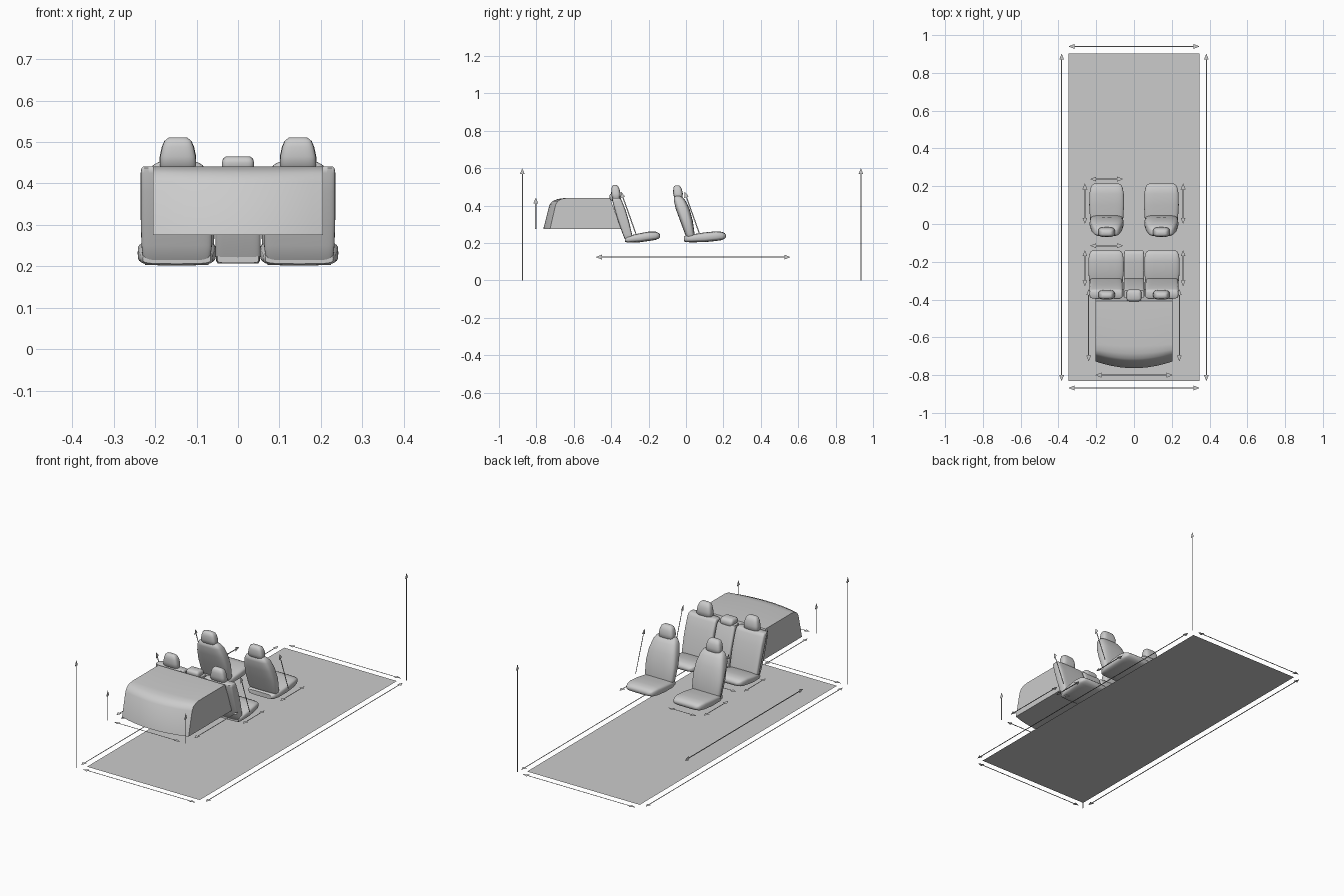
import bpy, bmesh, math
from mathutils import Vector

if "Cube" in bpy.data.objects:
    bpy.data.objects.remove(bpy.data.objects["Cube"])


def finish(name, bm, mirror=False, angle=None):
    bmesh.ops.recalc_face_normals(bm, faces=bm.faces[:])
    me = bpy.data.meshes.new(name)
    bm.to_mesh(me)
    bm.free()
    ob = bpy.data.objects.new(name, me)
    bpy.context.collection.objects.link(ob)
    if angle:
        bpy.ops.object.select_all(action='DESELECT')
        ob.select_set(True)
        bpy.context.view_layer.objects.active = ob
        bpy.ops.object.shade_smooth_by_angle(angle=math.radians(angle))
    if mirror:
        ob.modifiers.new("mirror", 'MIRROR').use_mirror_merge = False
    return ob


def skin(bm, rings):
    """Bridge closed rings of points and cap both ends."""
    vs = [[bm.verts.new(p) for p in r] for r in rings]
    n = len(vs[0])
    for a, b in zip(vs, vs[1:]):
        for i in range(n):
            j = (i + 1) % n
            bm.faces.new((a[i], a[j], b[j], b[i]))
    bm.faces.new(vs[0])
    bm.faces.new(vs[-1])


def pad(name, cx, sections, axis, power=4, mirror=True, n=32):
    """Upholstered pad: sections are (y, z, half width, half thickness)."""
    t = Vector((0, 1, 0)) if axis == 'Y' else Vector((0, 0, 1))
    rings = []
    for y, z, hx, ht in sections:
        ring = []
        for i in range(n):
            a = 2 * math.pi * i / n
            c, s = math.cos(a), math.sin(a)
            u = math.copysign(abs(c) ** (2 / power), c) * hx
            v = math.copysign(abs(s) ** (2 / power), s) * ht
            ring.append(Vector((cx + u, y, z)) + t * v)
        rings.append(ring)
    bm = bmesh.new()
    skin(bm, rings)
    return finish(name, bm, mirror, 50)


def arrow(name, a, b, side, both=True, mirror=False):
    """Flat dimension arrow from a to b, widened along side."""
    a, b, s = Vector(a), Vector(b), Vector(side).normalized()
    d = (b - a).normalized()
    head, hw, w = 0.032, 0.013, 0.003
    pts = [b - d * head - s * w, b - d * head - s * hw, b, b - d * head + s * hw, b - d * head + s * w]
    if both:
        q = a + d * head
        pts += [q + s * w, q + s * hw, a, q - s * hw, q - s * w]
    else:
        pts += [a + s * w, a - s * w]
    bm = bmesh.new()
    bm.faces.new([bm.verts.new(p) for p in pts])
    return finish(name, bm, mirror)


# Floor sheet
bm = bmesh.new()
bm.faces.new([bm.verts.new(p) for p in
              ((-.347, -.832, 0), (.347, -.832, 0), (.347, .902, 0), (-.347, .902, 0))])
finish("floor", bm)

# Luggage volume: side profile (y, z, rear bulge) swept across the width
profile = [(-.345, .275, 0), (-.407, .441, 0), (-.635, .441, .012), (-.665, .436, .02),
           (-.685, .425, .028), (-.697, .405, .033), (-.727, .275, .036)]
bm = bmesh.new()
cols = 16
skin(bm, [[Vector((.205 * k, y - b * (1 - k * k), z)) for y, z, b in profile]
          for k in (2 * i / cols - 1 for i in range(cols + 1))])
finish("luggage_volume", bm, False, 35)

# Front seats
X, X2 = .145, .148
pad("front_cushion", X, [(-.012, .222, .07, .012), (0, .223, .08, .018), (.03, .225, .088, .021),
                         (.1, .231, .092, .026), (.16, .237, .091, .026), (.192, .238, .085, .022),
                         (.207, .238, .077, .015), (.214, .238, .065, .006)], 'Z')
pad("front_backrest", X, [(.03, .208, .06, .01), (.027, .215, .075, .018), (.02, .25, .087, .026),
                          (.002, .32, .09, .034), (-.017, .38, .083, .037), (-.033, .425, .071, .032),
                          (-.041, .444, .06, .024), (-.044, .452, .046, .012)], 'Y', 3.5)
pad("front_headrest", X, [(-.04, .436, .038, .014), (-.041, .444, .044, .022), (-.043, .465, .044, .026),
                          (-.045, .488, .039, .023), (-.047, .502, .033, .018), (-.048, .509, .022, .009)],
    'Y', 3.5)

# Rear outer seats
pad("rear_cushion", X2, [(-.325, .218, .082, .012), (-.31, .22, .088, .018), (-.25, .228, .094, .024),
                         (-.2, .236, .094, .025), (-.162, .239, .09, .022), (-.146, .239, .081, .015),
                         (-.138, .239, .067, .006)], 'Z')
pad("rear_backrest", X2, [(-.3, .203, .076, .015), (-.303, .212, .081, .021), (-.314, .25, .085, .025),
                          (-.335, .32, .087, .029), (-.353, .38, .087, .029), (-.368, .425, .087, .026),
                          (-.372, .437, .085, .023), (-.373, .441, .081, .018)], 'Y', 7)
pad("rear_headrest", X, [(-.373, .434, .038, .014), (-.374, .443, .044, .022), (-.375, .465, .043, .025),
                         (-.377, .488, .038, .022), (-.379, .503, .032, .017), (-.38, .511, .022, .008)],
    'Y', 3.5)

# Rear middle seat
pad("middle_cushion", 0, [(-.325, .22, .05, .012), (-.3, .222, .053, .015), (-.2, .234, .054, .022),
                          (-.162, .238, .053, .02), (-.146, .239, .051, .013), (-.139, .239, .047, .006)],
    'Z', 6, False)
pad("middle_backrest", 0, [(-.3, .207, .05, .016), (-.306, .225, .054, .021), (-.335, .32, .055, .026),
                           (-.366, .42, .055, .025), (-.372, .437, .053, .021)], 'Y', 7, False)
pad("middle_headrest", 0, [(-.375, .424, .034, .022), (-.376, .432, .038, .029), (-.378, .45, .039, .032),
                           (-.38, .46, .036, .027), (-.38, .465, .029, .018)], 'Y', 5, False)

# Overall length, width, height and wheelbase arrows
AX, AY, AZ = (1, 0, 0), (0, 1, 0), (0, 0, 1)
arrow("length_arrow", (.383, -.832, 0), (.383, .902, 0), AX, mirror=True)
for y in (-.868, .94):
    arrow("width_arrow", (-.347, y, 0), (.347, y, 0), AY)
for x, y in ((-.383, -.875), (.383, .935)):
    arrow("height_arrow", (x, y, 0), (x, y, .6), AY, False)
arrow("wheelbase_arrow", (-.383, -.482, .125), (-.383, .558, .125), AZ)

# Luggage arrows
arrow("luggage_height_arrow", (.24, -.803, .275), (.24, -.803, .443), AY, False, True)
arrow("luggage_length_arrow", (.24, -.727, .275), (.24, -.345, .275), AX, mirror=True)
arrow("luggage_width_arrow", (-.205, -.8, .275), (.205, -.8, .275), AY)

# Seat arrows for each row: depth, width and backrest height
for y0, y1, yw, yt, yb in ((0, .215, .238, -.008, .072), (-.33, -.138, -.115, -.348, -.268)):
    arrow("seat_depth_arrow", (.26, y0, .21), (.26, y1, .21), AX, mirror=True)
    arrow("seat_width_arrow", (-.232, yw, .21), (-.057, yw, .21), AY)
    arrow("backrest_arrow", (.26, yb, .25), (.26, yt, .475), (0, .225, .08), False, True)
